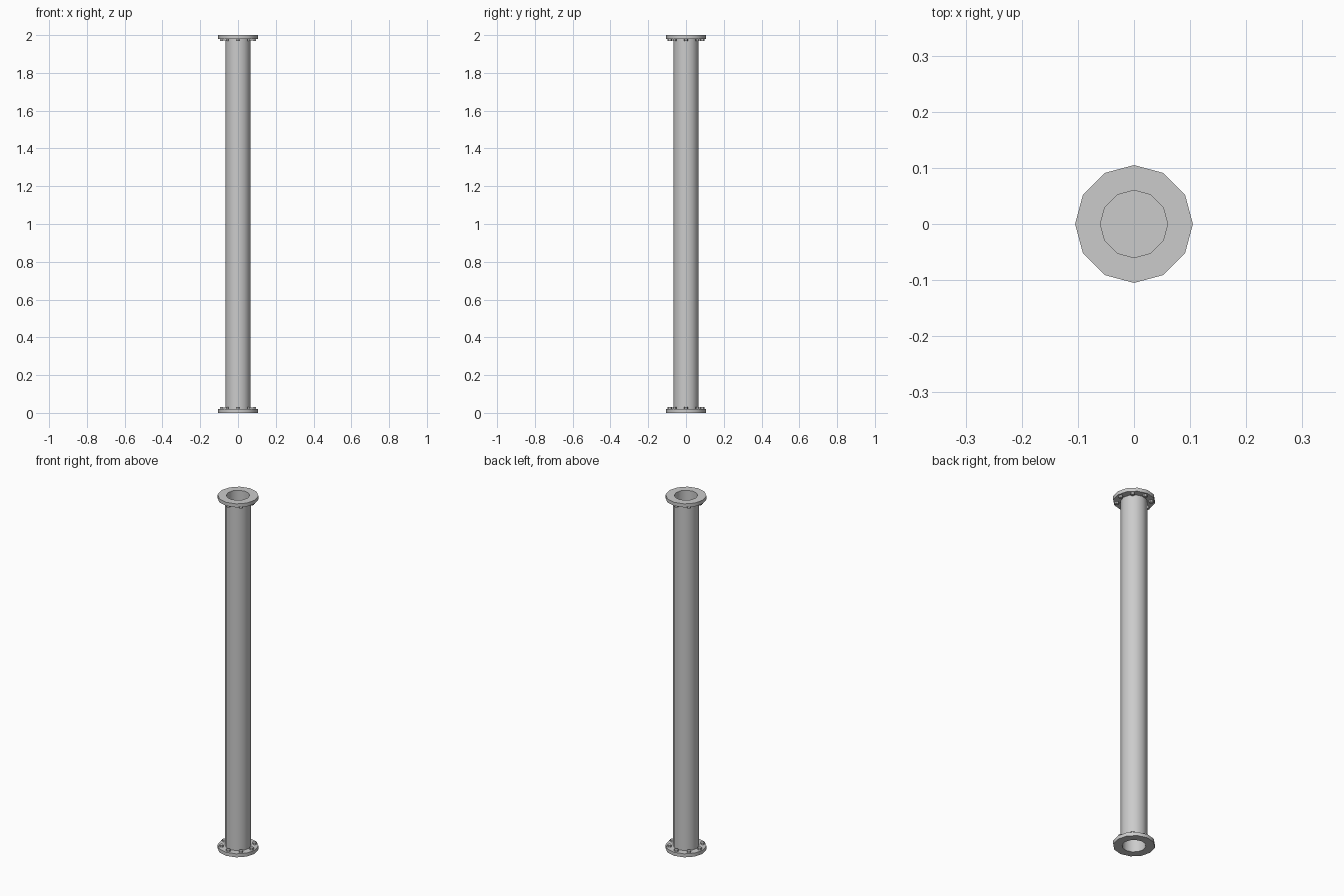
import bpy, bmesh
from math import sin, cos, tau, radians

if "Cube" in bpy.data.objects:
    bpy.data.objects.remove(bpy.data.objects["Cube"])

SIDES = 12
H = 2.0


def make_object(name, bm, smooth=None):
    bmesh.ops.recalc_face_normals(bm, faces=bm.faces)
    mesh = bpy.data.meshes.new(name)
    bm.to_mesh(mesh)
    bm.free()
    ob = bpy.data.objects.new(name, mesh)
    bpy.context.collection.objects.link(ob)
    if smooth:
        bpy.ops.object.select_all(action='DESELECT')
        ob.select_set(True)
        bpy.context.view_layer.objects.active = ob
        bpy.ops.object.shade_smooth_by_angle(angle=radians(smooth))
    return ob


# Flanged pipe: one revolved profile (radius, height), bore open at both ends
half = [(0.06, 1.0), (0.06, 0.0), (0.105, 0.0), (0.105, 0.02), (0.067, 0.02)]
profile = half + [(r, H - z) for r, z in reversed(half[1:])]
bm = bmesh.new()
rings = [[bm.verts.new((r * cos(tau * i / SIDES), r * sin(tau * i / SIDES), z))
          for i in range(SIDES)] for r, z in profile]
for a, b in zip(rings, rings[1:] + rings[:1]):
    for i in range(SIDES):
        j = (i + 1) % SIDES
        bm.faces.new((a[i], a[j], b[j], b[i]))
make_object("flanged_pipe", bm, 40)

# Partition closing the bore halfway
bm = bmesh.new()
bmesh.ops.create_circle(bm, cap_ends=True, segments=SIDES, radius=0.06)
bmesh.ops.translate(bm, verts=bm.verts, vec=(0, 0, H / 2))
make_object("bore_partition", bm)

# Bolt heads on the inner face of each flange
for end, z in (("bottom", 0.025), ("top", H - 0.025)):
    bm = bmesh.new()
    for k in range(8):
        a = tau * k / 8
        new = bmesh.ops.create_cone(bm, cap_ends=True, segments=6,
                                    radius1=0.011, radius2=0.011, depth=0.012)
        bmesh.ops.translate(bm, verts=new["verts"],
                            vec=(0.086 * cos(a), 0.086 * sin(a), z))
    make_object(end + "_flange_bolts", bm)
